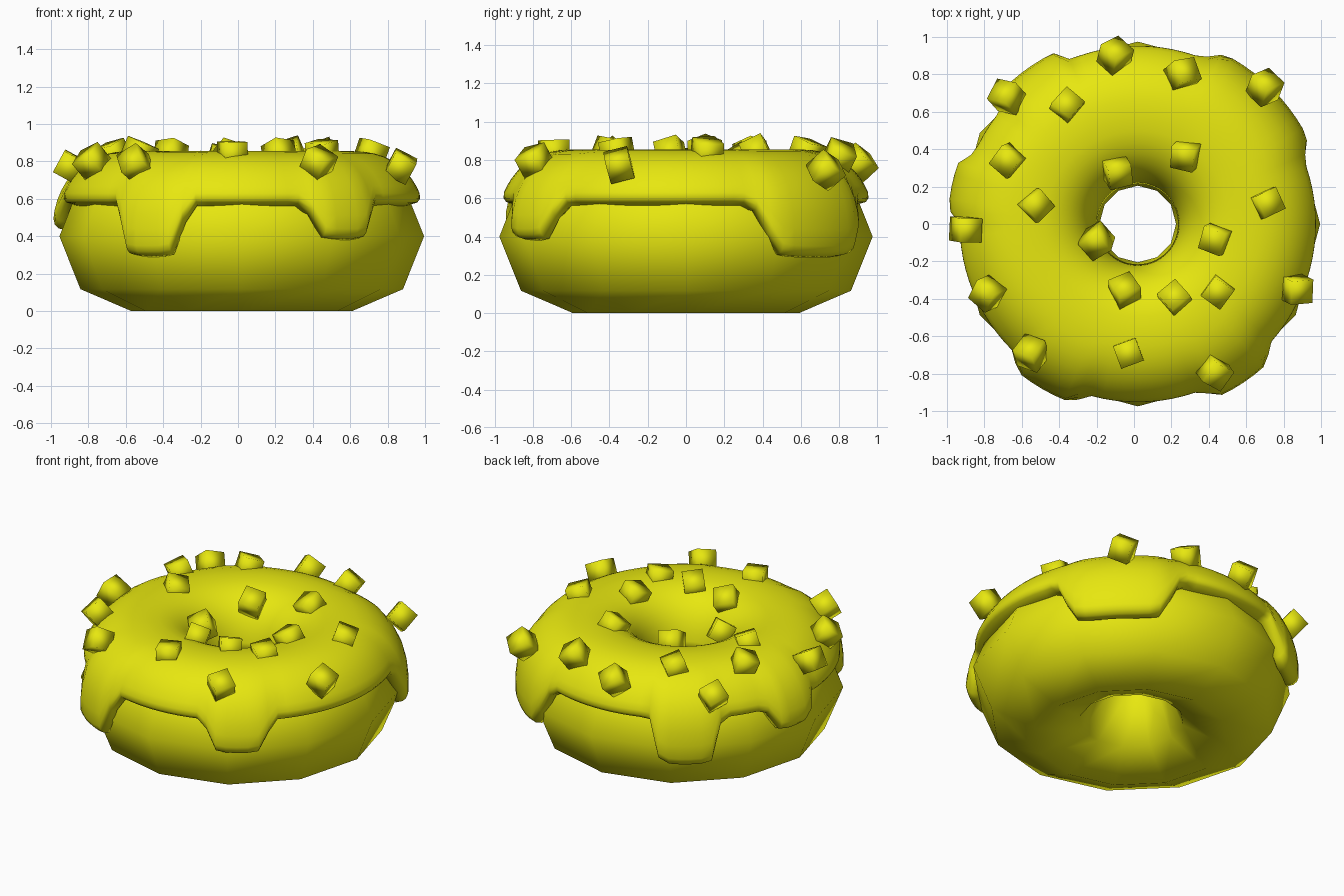
import bpy, bmesh, math, random
from mathutils import Vector, Quaternion

if "Cube" in bpy.data.objects:
    bpy.data.objects.remove(bpy.data.objects["Cube"])

random.seed(4)
CX, R, MID = 0.02, 0.59, 0.40      # ring centre x, ring radius, height of widest line
TALL = 0.455                       # icing height above the widest line

mat = bpy.data.materials.new("yellow")
mat.diffuse_color = (0.8, 0.8, 0.005, 1)
mat.use_nodes = True
mat.node_tree.nodes["Principled BSDF"].inputs["Base Color"].default_value = mat.diffuse_color


def finish(name, bm):
    bmesh.ops.recalc_face_normals(bm, faces=bm.faces)
    for f in bm.faces:
        f.smooth = True
    me = bpy.data.meshes.new(name)
    bm.to_mesh(me)
    bm.free()
    me.materials.append(mat)
    ob = bpy.data.objects.new(name, me)
    bpy.context.collection.objects.link(ob)
    return ob


def swept_ring(name, segments, section):
    """Sweep a closed (radius, height) section, which may vary by angle."""
    bm = bmesh.new()
    loops = []
    for i in range(segments):
        a = 2 * math.pi * i / segments
        loops.append([bm.verts.new((CX + r * math.cos(a), r * math.sin(a), z))
                      for r, z in section(math.degrees(a))])
    n = len(loops[0])
    for i in range(segments):
        p, q = loops[i], loops[(i + 1) % segments]
        for j in range(n):
            k = (j + 1) % n
            bm.faces.new((p[j], q[j], q[k], p[k]))
    return finish(name, bm)


# dough: low-poly ring, 12 x 8
def dough_section(_):
    return [(R + 0.385 * math.cos(t * math.pi / 4), MID + 0.40 * math.sin(t * math.pi / 4))
            for t in range(8)]


swept_ring("dough", 12, dough_section)

# icing drips: centre angle, half width, lowest height, edge softness (degrees)
DRIPS = [(45, 20, 0.30, 10), (126, 11.5, 0.30, 5), (168, 9.5, 0.44, 5),
         (240, 11, 0.30, 5), (304, 11, 0.39, 6)]


def drip_at(az):
    best, low = 0.0, 0.58
    for c, w, z, soft in DRIPS:
        d = abs((az - c + 180) % 360 - 180)
        s = min(1, max(0, (w + soft / 2 - d) / soft))
        s = s * s * (3 - 2 * s)
        if s > best:
            z += 0.05 * min(1, d / w) ** 4          # rounded lower corners
            best, low = s, 0.58 + (z - 0.58) * s
    return best, low


def icing_radius(z, side, s):
    """Full, squarish curve: side 1 is the outside, -1 the hole side."""
    n = 2.3 if side > 0 else 2.5
    a = 0.40 + 0.03 * s if side > 0 else 0.378
    h = min(1, abs(z - MID) / TALL)
    return R + side * a * (1 - h ** n) ** (1 / n)


def icing_section(az):
    s, low = drip_at(az)
    top = MID + TALL
    pts = []
    # lip that curls into the dough
    for up, inset in ((-0.01, 0.07), (0.0, 0.03), (0.02, 0.01)):
        pts.append((icing_radius(low + up, 1, s) - inset, low + up))
    # over the top and down into the hole
    for i in range(10):
        z = low + 0.05 + (top - low - 0.05) * math.sin(math.pi / 2 * i / 9)
        pts.append((icing_radius(z, 1, s), z))
    for i in range(8, -1, -1):
        z = 0.50 + (top - 0.50) * math.sin(math.pi / 2 * i / 9)
        pts.append((icing_radius(z, -1, s), z))
    # underside, hidden inside the dough
    pts += [(R - 0.28, 0.50), (R, 0.70), (R + 0.26, 0.55)]
    return pts


swept_ring("icing", 96, icing_section)

# sprinkles: small tilted cubes scattered over the icing
SPOTS = [(-.10, .90), (.26, .80), (.70, .73), (-.68, .68), (-.36, .63), (-.67, .34),
         (.28, .37), (-.09, .28), (-.53, .10), (.71, .11), (-.90, -.03), (-.20, -.09),
         (.44, -.08), (-.05, -.36), (.22, -.40), (.45, -.36), (.87, -.35), (-.78, -.37),
         (-.55, -.69), (-.03, -.69), (.43, -.79)]
for x, y in SPOTS:
    out = Vector((x - CX, y, 0))
    t = max(-0.8, min(0.8, (out.length - R) / 0.45))
    z = MID + TALL * (1 - abs(t) ** 3) ** (1 / 3) - 0.012
    normal = out.normalized() * t + Vector((0, 0, math.sqrt(1 - t * t)))
    bm = bmesh.new()
    bmesh.ops.create_cube(bm, size=0.128)
    ob = finish("sprinkle", bm)
    tilt = (Quaternion((1, 0, 0), random.uniform(-.3, .3))
            @ Quaternion((0, 1, 0), random.uniform(-.3, .3)))
    ob.rotation_mode = 'QUATERNION'
    ob.rotation_quaternion = (normal.to_track_quat('Z', 'Y')
                              @ Quaternion((0, 0, 1), random.uniform(0, 1.57)) @ tilt)
    ob.location = (x, y, z)
